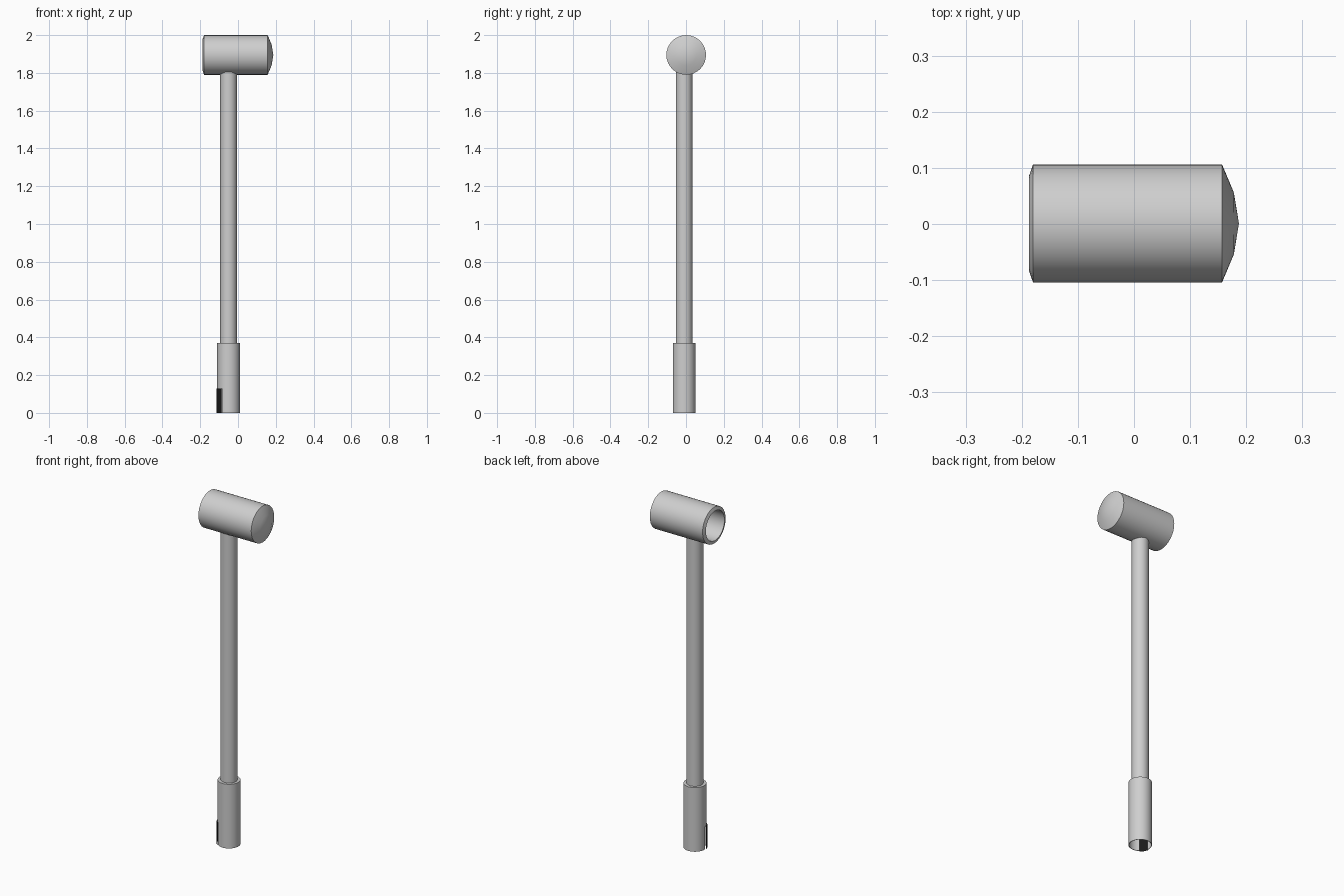
import bpy, bmesh, math
from mathutils import Matrix

if "Cube" in bpy.data.objects:
    bpy.data.objects.remove(bpy.data.objects["Cube"])


def material(name, rgb):
    m = bpy.data.materials.new(name)
    m.diffuse_color = (*rgb, 1)
    m.use_nodes = True
    m.node_tree.nodes["Principled BSDF"].inputs["Base Color"].default_value = m.diffuse_color
    return m


grey = material("light_grey", (0.62, 0.62, 0.62))
black = material("black", (0.01, 0.01, 0.01))


def lathe(name, profile, sides, matrix, mat, skip=None):
    """Spin (radius, height) points round local z; skip(segment, band) leaves holes."""
    bm = bmesh.new()
    rings = []
    for r, h in profile:
        if r == 0:
            rings.append([bm.verts.new((0, 0, h))] * sides)
        else:
            rings.append([bm.verts.new((r * math.cos(2 * math.pi * i / sides),
                                        r * math.sin(2 * math.pi * i / sides), h))
                          for i in range(sides)])
    for k in range(len(rings) - 1):
        for i in range(sides):
            if skip and skip(i, k):
                continue
            j = (i + 1) % sides
            quad = [rings[k][i], rings[k][j], rings[k + 1][j], rings[k + 1][i]]
            bm.faces.new(list(dict.fromkeys(quad)))
    bmesh.ops.delete(bm, geom=[v for v in bm.verts if not v.link_faces], context='VERTS')
    me = bpy.data.meshes.new(name)
    bm.transform(matrix)
    bm.to_mesh(me)
    bm.free()
    me.materials.append(mat)
    ob = bpy.data.objects.new(name, me)
    bpy.context.collection.objects.link(ob)
    bpy.context.view_layer.objects.active = ob
    ob.select_set(True)
    bpy.ops.object.shade_smooth_by_angle(angle=math.radians(35))
    ob.select_set(False)
    return ob


POST = Matrix.Translation((-0.05, -0.01, 0))
HEAD = Matrix.Translation((0, 0.001, 1.895)) @ Matrix.Rotation(math.pi / 2, 4, 'Y')

# Head: hollow drum lying along x, open at -x and domed at +x
lathe("head", [(0, 0.13), (0.085, 0.125), (0.085, -0.187), (0.105, -0.18),
               (0.105, 0.157), (0.055, 0.178), (0, 0.187)], 32, HEAD, grey)

# Pole
lathe("pole", [(0.044, 0.36), (0.044, 1.81)], 24, POST, grey)

# Sleeve: open below, with a slot in the lower wall (segments of 9 degrees)
SLOT = range(21, 26)
lathe("base_sleeve", [(0, 0.362), (0.057, 0.362), (0.057, 0.13), (0.057, 0), (0.06, 0),
                      (0.06, 0.13), (0.06, 0.37), (0.043, 0.37)], 40, POST, grey,
      skip=lambda i, k: i in SLOT and k in (2, 3, 4))

# Thin hatch over the slot
lathe("hatch", [(0.065, 0), (0.065, 0.13), (0.06, 0.13)], 40, POST, black,
      skip=lambda i, k: i not in SLOT)
